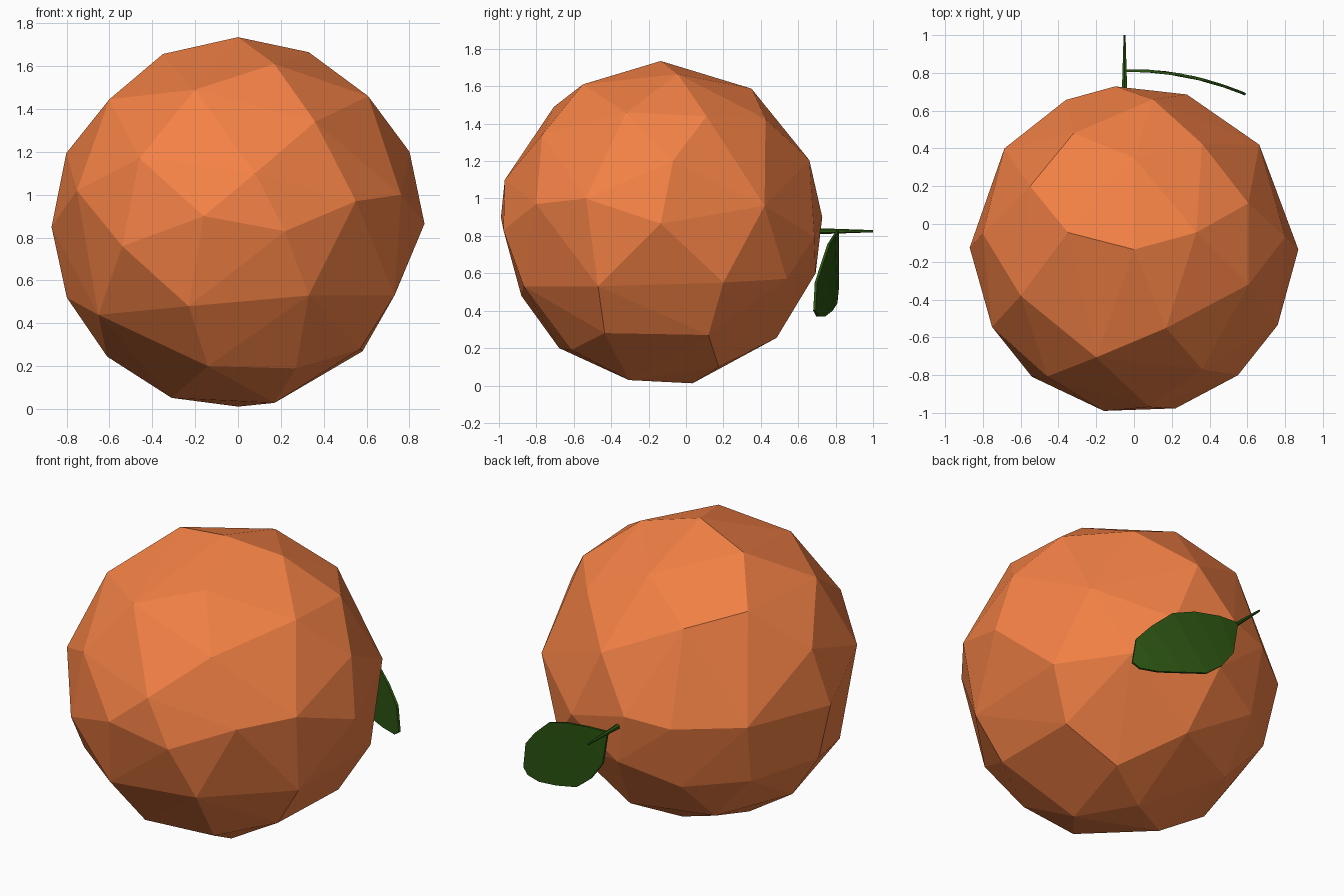
import bpy, bmesh, math
from mathutils import Vector

if "Cube" in bpy.data.objects:
    bpy.data.objects.remove(bpy.data.objects["Cube"])

R = 0.87
CENTRE = Vector((0, -0.135, 0.865))


def material(name, rgb):
    m = bpy.data.materials.new(name)
    m.diffuse_color = (*rgb, 1)
    m.use_nodes = True
    m.node_tree.nodes["Principled BSDF"].inputs["Base Color"].default_value = m.diffuse_color
    return m


def finish(name, bm, mat):
    bmesh.ops.recalc_face_normals(bm, faces=bm.faces)
    me = bpy.data.meshes.new(name)
    bm.to_mesh(me)
    bm.free()
    me.materials.append(mat)
    ob = bpy.data.objects.new(name, me)
    bpy.context.collection.objects.link(ob)
    return ob


orange = material("orange_peel", (0.9, 0.22, 0.06))
green = material("leaf_green", (0.025, 0.09, 0.006))

# Fruit: facet corners placed on a sphere, given as offsets seen along one axis
corners = {
    (1, -1): [(-.2, .625), (.17, .745), (.36, .475), (-.46, .305), (-.16, .035),
              (.08, .235), (.22, -.035), (.55, .105), (-.54, -.105), (-.23, -.385),
              (.33, -.335), (-.14, -.665), (.27, -.675)],
    (0, 1): [(-.4, .135), (.065, .335), (0, 0), (.555, .095), (.335, -.315),
             (-.335, -.335), (-.3, -.585), (.255, -.595), (-.185, .595), (.245, .575)],
    (2, 1): [(0, 0), (.33, .09), (.36, .56), (-.35, .09), (-.6, -.245),
             (-.55, .335), (-.32, .615), (0, .485)],
    (0, -1): [(-.41, .155), (.085, .33), (.01, -.015), (-.39, -.425), (.02, -.345),
              (.535, .0), (.45, -.36)],
    (1, 1): [(.1, .34), (-.1, .035), (-.36, .0), (.28, -.07), (.465, -.295),
             (-.03, -.265), (-.36, -.38), (.03, -.61)],
    (2, -1): [(-.61, 0), (-.31, -.02), (.17, -.17), (0, .17), (.27, .31), (-.4, .43)],
}
bm = bmesh.new()
for (axis, sign), pts in corners.items():
    for a, b in pts:
        p = [a, b]
        p.insert(axis, sign * math.sqrt(R * R - a * a - b * b))
        bm.verts.new(CENTRE + Vector(p))
bmesh.ops.convex_hull(bm, input=bm.verts)
finish("fruit", bm, orange)

# Stem: thin tapered peg pointing backwards
bpy.ops.mesh.primitive_cone_add(vertices=6, radius1=0.017, radius2=0.006, depth=0.32,
                                location=(-0.05, 0.84, 0.825),
                                rotation=(-math.pi / 2, 0, 0))
stem = bpy.context.object
stem.name = "stem"
stem.data.materials.append(green)

# Leaf: strips between upper and lower edges, curling toward the fruit
upper = [(-.04, .83), (.08, .825), (.24, .80), (.37, .755), (.49, .645), (.57, .55), (.59, .40)]
lower = [(-.05, .815), (-.02, .63), (.06, .52), (.16, .44), (.31, .40), (.45, .37), (.55, .37)]
bm = bmesh.new()
rows = [[bm.verts.new((x, 0.812 - 0.36 * x * x, z)) for x, z in edge] for edge in (upper, lower)]
for i in range(len(upper) - 1):
    bm.faces.new((rows[0][i], rows[0][i + 1], rows[1][i + 1], rows[1][i]))
leaf = finish("leaf", bm, green)
mod = leaf.modifiers.new("thickness", 'SOLIDIFY')
mod.thickness = 0.014
mod.offset = 0
